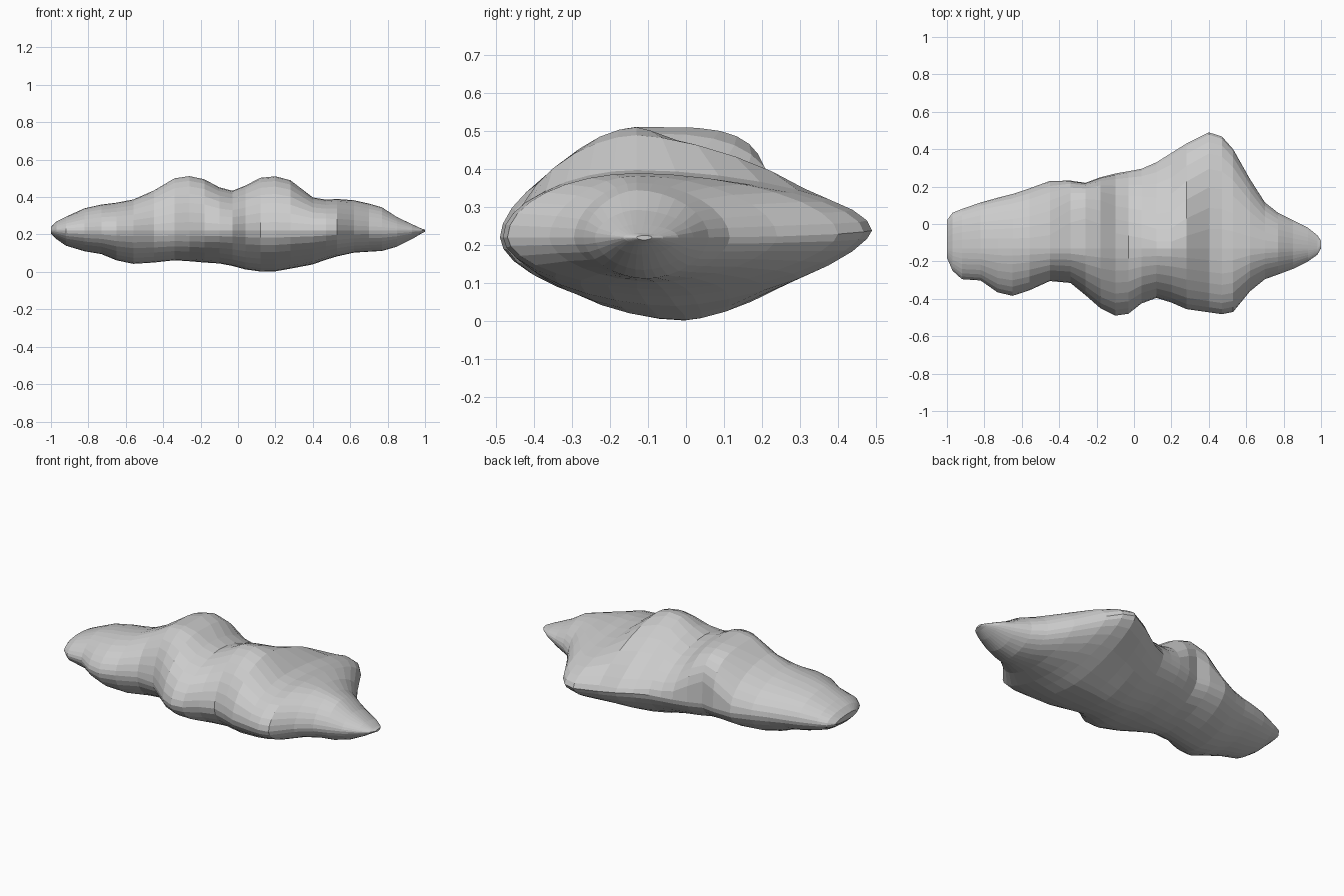
import bpy, bmesh, math

# Stations along the body: x, back y, front y, top z, bottom z
ST = [
    (-1.00, 0.02, -0.18, 0.24, 0.205),
    (-0.97, 0.06, -0.25, 0.27, 0.175),
    (-0.92, 0.08, -0.295, 0.295, 0.14),
    (-0.82, 0.115, -0.302, 0.34, 0.11),
    (-0.73, 0.14, -0.365, 0.36, 0.095),
    (-0.65, 0.16, -0.384, 0.37, 0.062),
    (-0.56, 0.19, -0.355, 0.387, 0.043),
    (-0.45, 0.23, -0.305, 0.435, 0.05),
    (-0.34, 0.232, -0.315, 0.50, 0.062),
    (-0.26, 0.22, -0.38, 0.512, 0.057),
    (-0.18, 0.25, -0.45, 0.495, 0.05),
    (-0.10, 0.27, -0.490, 0.452, 0.045),
    (-0.03, 0.282, -0.480, 0.434, 0.032),
    (0.04, 0.295, -0.425, 0.462, 0.013),
    (0.12, 0.33, -0.395, 0.503, 0.002),
    (0.20, 0.38, -0.42, 0.511, 0.003),
    (0.28, 0.43, -0.455, 0.49, 0.017),
    (0.40, 0.49, -0.472, 0.398, 0.04),
    (0.47, 0.468, -0.482, 0.386, 0.065),
    (0.53, 0.40, -0.47, 0.39, 0.083),
    (0.62, 0.24, -0.36, 0.383, 0.103),
    (0.70, 0.115, -0.295, 0.365, 0.108),
    (0.77, 0.06, -0.27, 0.345, 0.112),
    (0.85, 0.02, -0.24, 0.293, 0.135),
    (0.93, -0.02, -0.20, 0.255, 0.175),
    (0.98, -0.06, -0.165, 0.232, 0.205),
    (1.00, -0.09, -0.13, 0.226, 0.214),
]
SEG = 32
PEAK_Y, EDGE_Z = -0.13, 0.221


def bell(x, centre, width):
    return math.exp(-((x - centre) / width) ** 2)


def section(x, yb, yf, zt, zb):
    """Pointed oval whose fullness differs per quarter and along the body."""
    top_back = (1.85 + 2.3 * bell(x, -0.27, 0.11) - 0.65 * bell(x, 0.17, 0.13)
                + 0.3 * bell(x, -0.9, 0.2))
    top_front = 1.75 + 0.25 * bell(x, 0.47, 0.12)
    low_back = 1.85 - 0.4 * bell(x, 0.3, 0.35)
    low_front = 1.85
    keel = -0.12 + 0.12 * bell(x, 0.2, 0.4)
    pts = []
    for i in range(SEG):
        a = 2 * math.pi * i / SEG
        c, s = math.cos(a), math.sin(a)
        upper = s >= -1e-6
        if upper:
            n, mid, h = (top_back if c > 0 else top_front), PEAK_Y, zt
        else:
            n, mid, h = (low_back if c > 0 else low_front), keel, zb
        mid = min(max(mid, yf + 0.02), yb - 0.02)
        lift = 0.018 * bell(x, 0.4, 0.15) * max(c, 0)
        base = EDGE_Z + lift
        y = mid + ((yb if c > 0 else yf) - mid) * abs(c) ** (2 / n)
        z = base + (h - base) * abs(s) ** (2 / n)
        pts.append((x, y, z))
    return pts


# Lofted body
bm = bmesh.new()
rings = [[bm.verts.new(p) for p in section(*s)] for s in ST]
for r0, r1 in zip(rings, rings[1:]):
    for i in range(SEG):
        j = (i + 1) % SEG
        bm.faces.new((r0[i], r0[j], r1[j], r1[i]))

# Closed ends, fanned to a pole
for ring in (rings[0], rings[-1]):
    pole = bm.verts.new((ring[0].co.x, -0.11, EDGE_Z))
    for i in range(SEG):
        bm.faces.new((ring[i], ring[(i + 1) % SEG], pole))
bmesh.ops.recalc_face_normals(bm, faces=bm.faces)

mesh = bpy.data.meshes.new("rock_body")
bm.to_mesh(mesh)
bm.free()
body = bpy.data.objects.new("rock_body", mesh)
bpy.context.collection.objects.link(body)
